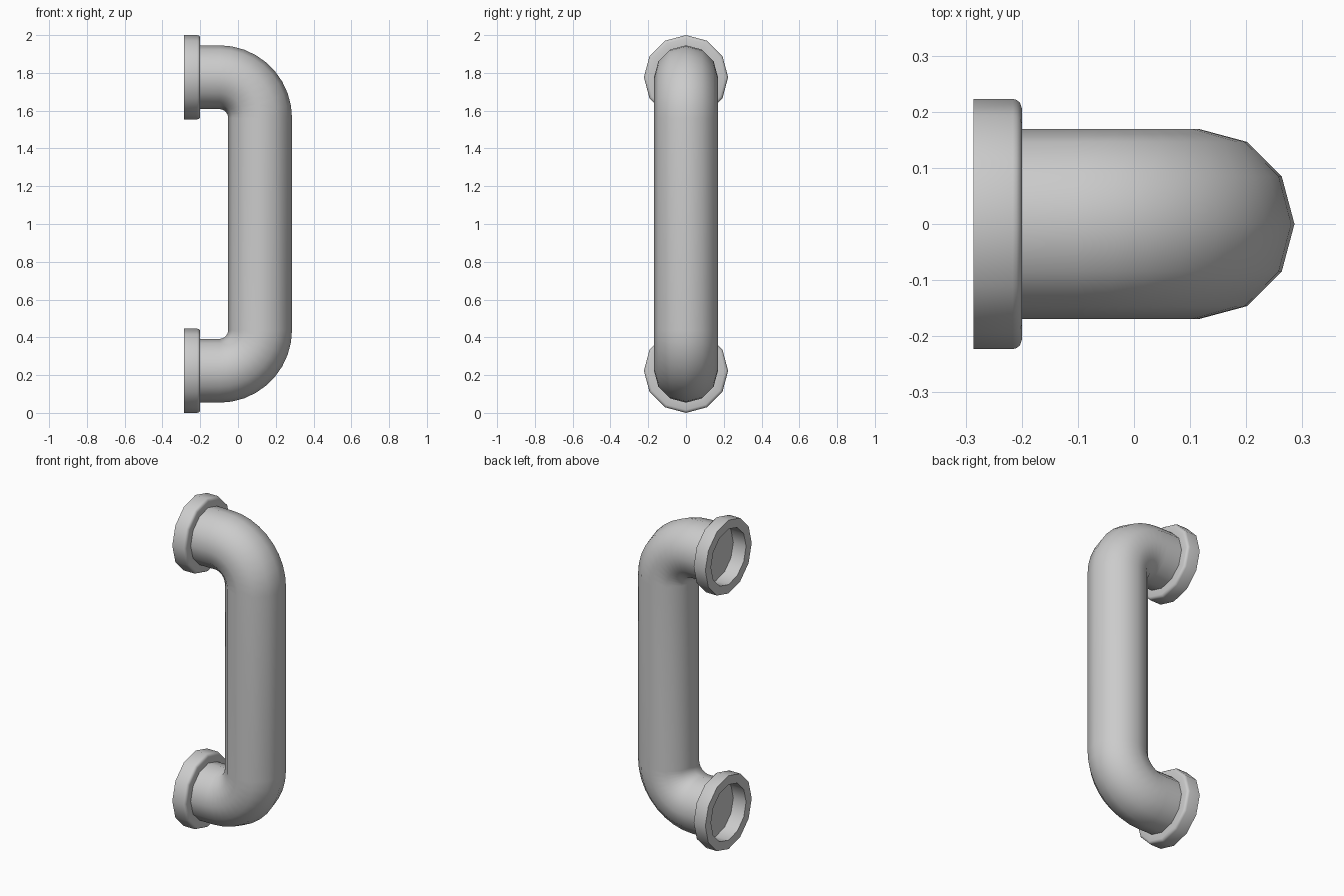
import bpy, bmesh, math
from mathutils import Vector

if "Cube" in bpy.data.objects:
    bpy.data.objects.remove(bpy.data.objects["Cube"])

SIDES = 12
R = 0.169                    # pipe radius
BACK, FACE = -0.286, -0.2    # flange back and front
PIPE_X = 0.117               # vertical run centre
Z_LOW, Z_HIGH = 0.223, 1.777
BEND = 0.216


def finish(bm, name):
    bmesh.ops.recalc_face_normals(bm, faces=bm.faces)
    me = bpy.data.meshes.new(name)
    bm.to_mesh(me)
    bm.free()
    ob = bpy.data.objects.new(name, me)
    bpy.context.collection.objects.link(ob)
    bpy.ops.object.select_all(action='DESELECT')
    ob.select_set(True)
    bpy.context.view_layer.objects.active = ob
    bpy.ops.object.shade_smooth_by_angle(angle=math.radians(40))
    return ob


def ring(bm, centre, normal, radius):
    """Ring of vertices around a point; normal lies in the xz plane."""
    out = []
    for i in range(SIDES):
        a = 2 * math.pi * i / SIDES
        out.append(bm.verts.new(centre + radius * (math.cos(a) * normal + math.sin(a) * Vector((0, 1, 0)))))
    return out


def bridge(bm, a, b):
    for i in range(SIDES):
        j = (i + 1) % SIDES
        bm.faces.new((a[i], a[j], b[j], b[i]))


# Bent pipe, capped where it meets the flanges
cx = PIPE_X - BEND
stations = [(Vector((FACE, 0, Z_HIGH)), Vector((0, 0, 1)))]
for centre_z, start in ((Z_HIGH - BEND, 90), (Z_LOW + BEND, 0)):
    for k in range(10):
        t = math.radians(start - 10 * k)
        n = Vector((math.cos(t), 0, math.sin(t)))
        stations.append((Vector((cx, 0, centre_z)) + BEND * n, n))
stations.append((Vector((FACE, 0, Z_LOW)), Vector((0, 0, -1))))

bm = bmesh.new()
rings = [ring(bm, c, n, R) for c, n in stations]
for a, b in zip(rings, rings[1:]):
    bridge(bm, a, b)
bm.faces.new(rings[0])
bm.faces.new(rings[-1])
finish(bm, "handle_pipe")

# Hollow wall flanges with a rounded front edge
profile = [(BACK, R), (BACK, 0.223), (FACE - 0.016, 0.223), (FACE - 0.009, 0.221),
           (FACE - 0.003, 0.216), (FACE, 0.207), (FACE, R)]
for name, z in (("lower_flange", Z_LOW), ("upper_flange", Z_HIGH)):
    up = Vector((0, 0, 1 if z > 1 else -1))
    bm = bmesh.new()
    loops = [ring(bm, Vector((x, 0, z)), up, r) for x, r in profile]
    for a, b in zip(loops, loops[1:] + loops[:1]):
        bridge(bm, a, b)
    finish(bm, name)
